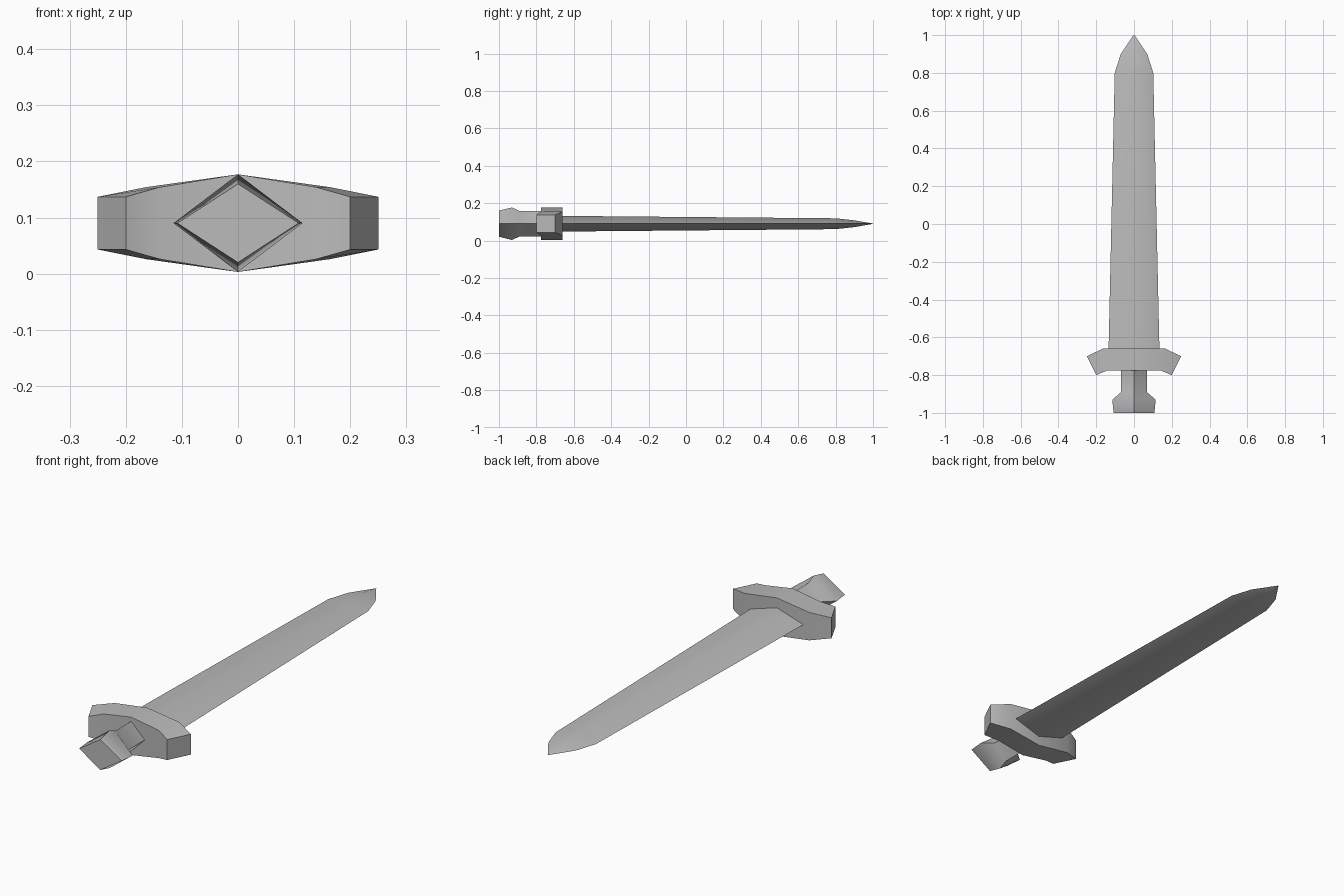
import bpy
import bmesh
import math

cube = bpy.data.objects.get("Cube")
if cube:
    bpy.data.objects.remove(cube, do_unlink=True)

MID = 0.09  # height of the sword's centre line

steel = bpy.data.materials.new("plain grey")
steel.use_nodes = True
GREY = (0.5, 0.5, 0.5, 1)
steel.diffuse_color = GREY
steel.node_tree.nodes["Principled BSDF"].inputs["Base Color"].default_value = GREY


def loft(name, rings, angle=60):
    """Skin a row of four-cornered rings and cap both ends."""
    bm = bmesh.new()
    rows = [[bm.verts.new(p) for p in ring] for ring in rings]
    for a, b in zip(rows, rows[1:]):
        for i in range(4):
            j = (i + 1) % 4
            bm.faces.new((a[i], a[j], b[j], b[i]))
    bm.faces.new(rows[0])
    bm.faces.new(rows[-1])
    bmesh.ops.remove_doubles(bm, verts=bm.verts, dist=0.0005)
    bmesh.ops.recalc_face_normals(bm, faces=bm.faces)
    mesh = bpy.data.meshes.new(name)
    bm.to_mesh(mesh)
    bm.free()
    mesh.materials.append(steel)
    obj = bpy.data.objects.new(name, mesh)
    bpy.context.collection.objects.link(obj)
    bpy.ops.object.select_all(action="DESELECT")
    obj.select_set(True)
    bpy.context.view_layer.objects.active = obj
    bpy.ops.object.shade_smooth_by_angle(angle=math.radians(angle))
    return obj


def diamond(y, w, h):
    """Diamond ring across the sword: half width w, half height h."""
    return [(w, y, MID), (0, y, MID + h), (-w, y, MID), (0, y, MID - h)]


def guard_ring(x_back, y_back, x_front, y_front, h):
    """Upright rectangle across the guard, slanted in plan."""
    return [(x_back, y_back, MID - h), (x_front, y_front, MID - h),
            (x_front, y_front, MID + h), (x_back, y_back, MID + h)]


# Blade: tapering diamond section with a short point
loft("blade", [diamond(-0.68, 0.135, 0.042), diamond(0.8, 0.102, 0.029),
               diamond(0.9, 0.07, 0.018), diamond(1.0, 0.003, 0.001)])

# Grip and pommel: one continuous diamond section
loft("grip_and_pommel", [diamond(-1.0, 0.108, 0.07), diamond(-0.93, 0.115, 0.087),
                         diamond(-0.89, 0.068, 0.068), diamond(-0.74, 0.068, 0.068)])

# Crossguard: deep in the middle, tips swept toward the pommel
half = [(0.14, -0.775, 0.165, -0.66, 0.064), (0.2, -0.8, 0.25, -0.7, 0.047)]
left = [guard_ring(*s) for s in half]
right = [[(-x, y, z) for x, y, z in ring] for ring in reversed(left)]
loft("crossguard", right + [guard_ring(0, -0.775, 0, -0.66, 0.087)] + left)
